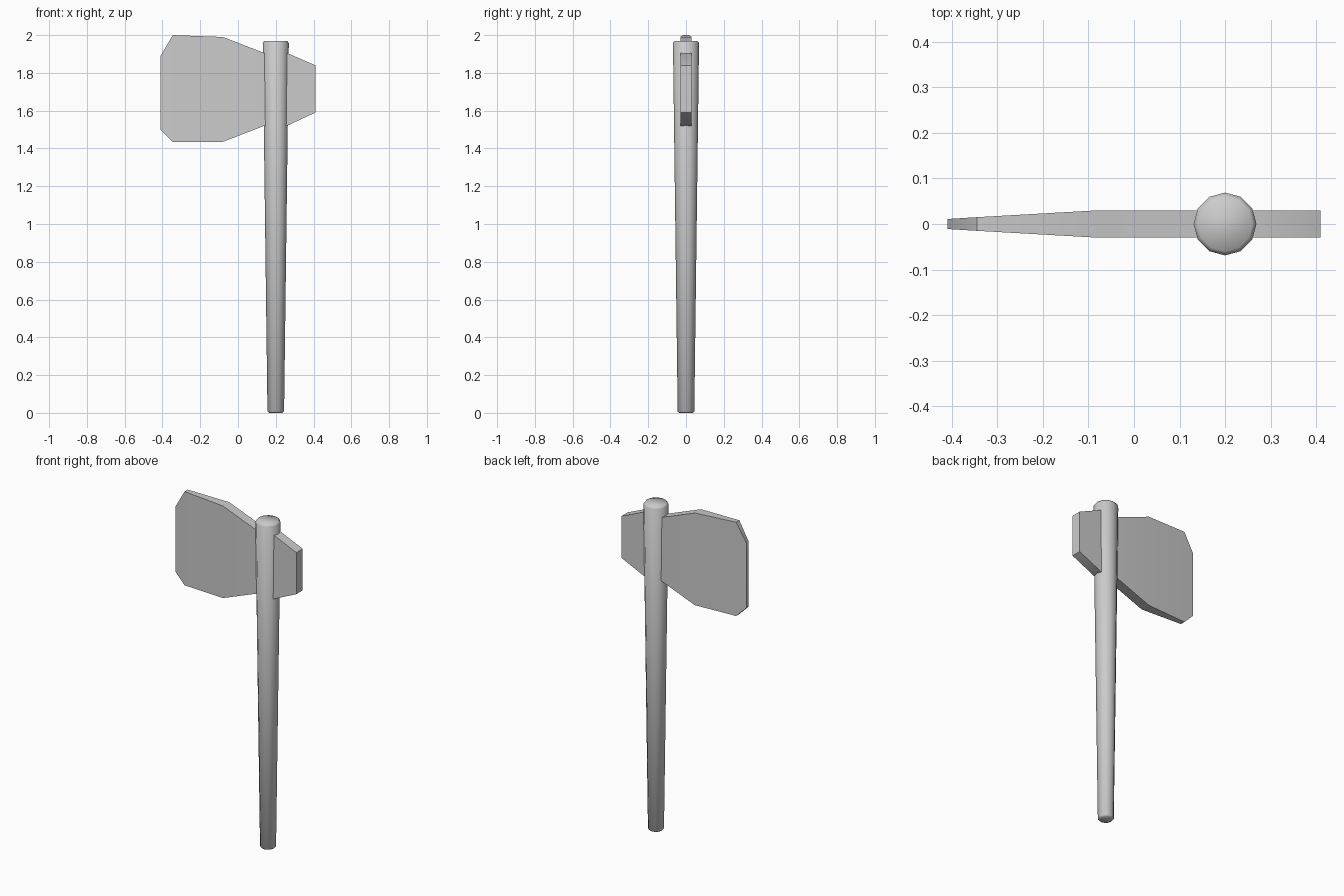
import bpy, bmesh, math

if "Cube" in bpy.data.objects:
    bpy.data.objects.remove(bpy.data.objects["Cube"])

HANDLE_X = 0.2


def make_object(name, bm, angle):
    bmesh.ops.recalc_face_normals(bm, faces=bm.faces)
    mesh = bpy.data.meshes.new(name)
    bm.to_mesh(mesh)
    bm.free()
    obj = bpy.data.objects.new(name, mesh)
    bpy.context.collection.objects.link(obj)
    bpy.ops.object.select_all(action='DESELECT')
    obj.select_set(True)
    bpy.context.view_layer.objects.active = obj
    bpy.ops.object.shade_smooth_by_angle(angle=math.radians(angle))
    return obj


def bridge(bm, a, b):
    n = len(a)
    for i in range(n):
        j = (i + 1) % n
        bm.faces.new((a[i], a[j], b[j], b[i]))


# Handle: tapered 12-sided shaft with chamfered ends (radius, z)
bm = bmesh.new()
rings = []
for r, z in [(0.036, 0), (0.044, 0.008), (0.069, 1.958), (0.060, 1.97)]:
    rings.append([bm.verts.new((HANDLE_X + r * math.cos(math.tau * i / 12),
                                r * math.sin(math.tau * i / 12), z))
                  for i in range(12)])
for a, b in zip(rings, rings[1:]):
    bridge(bm, a, b)
bm.faces.new(rings[0])
bm.faces.new(rings[-1])
make_object("handle", bm, 60)

# Axe head: cross-sections along x (x, bottom z, top z, half thickness)
sections = [
    (-0.41, 1.50, 1.89, 0.011),
    (-0.345, 1.435, 2.00, 0.015),
    (-0.08, 1.435, 1.99, 0.03),
    (0.14, 1.52, 1.905, 0.03),
    (0.26, 1.52, 1.905, 0.03),
    (0.41, 1.59, 1.84, 0.03),
]
bm = bmesh.new()
loops = [[bm.verts.new((x, y, z)) for y, z in
          ((-t, lo), (t, lo), (t, hi), (-t, hi))]
         for x, lo, hi, t in sections]
for a, b in zip(loops, loops[1:]):
    bridge(bm, a, b)
bm.faces.new(loops[0])
bm.faces.new(loops[-1])
make_object("axe_head", bm, 60)
